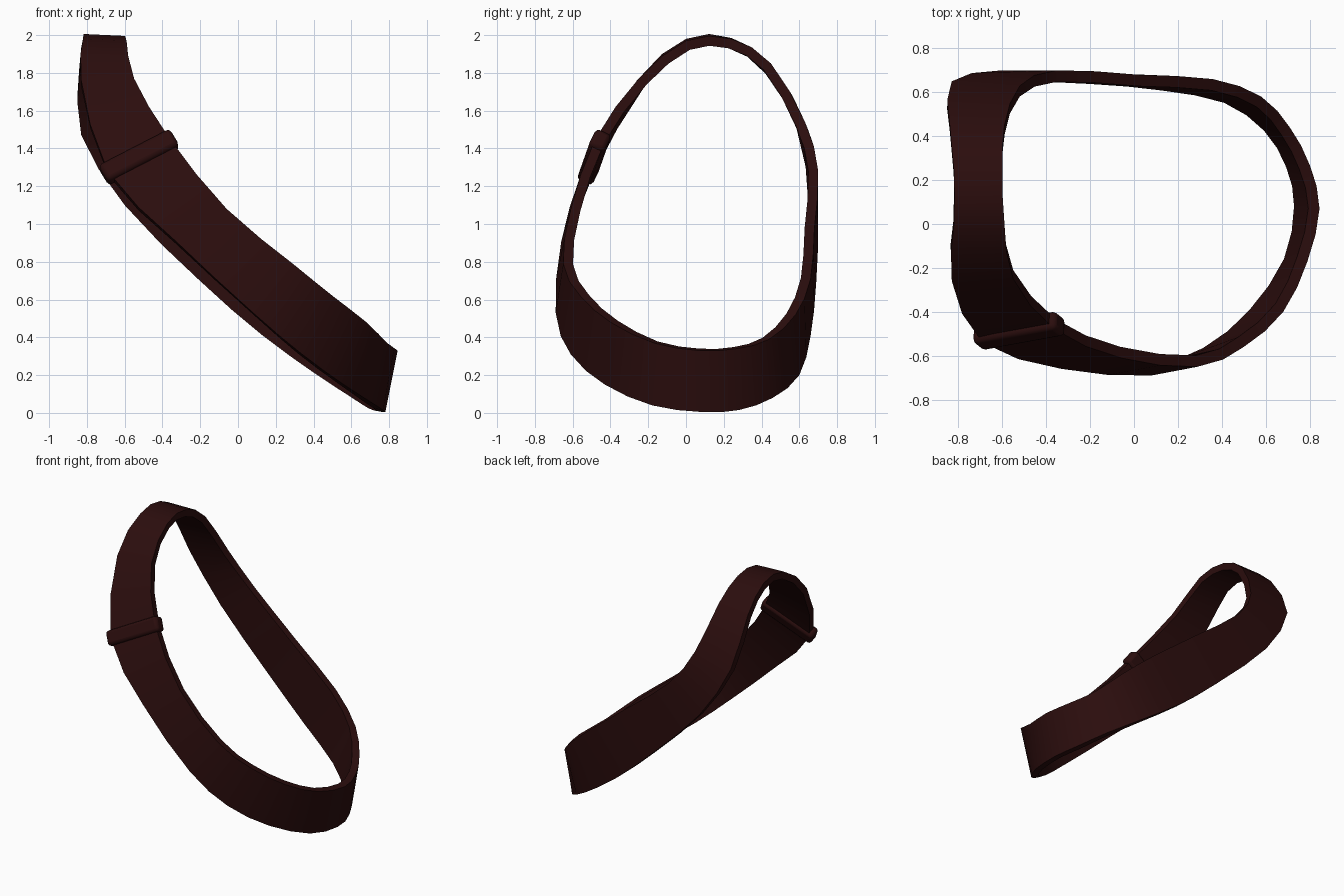
import bpy, bmesh
from mathutils import Vector, Matrix

cube = bpy.data.objects.get("Cube")
if cube:
    bpy.data.objects.remove(cube, do_unlink=True)

THICKNESS = 0.052
STEPS = 2
CENTRE = Vector((0, 0.05, 1))

# Matching points on the upper and lower rim of the strap, from shoulder round the front
RIMS = [
    ((-.59, 0, 1.97), (-.82, 0, 1.98)),
    ((-.55, -.25, 1.77), (-.83, -.26, 1.76)),
    ((-.36, -.48, 1.45), (-.69, -.54, 1.28)),
    ((-.06, -.61, 1.08), (-.33, -.66, .91)),
    ((.29, -.65, .79), (.08, -.69, .53)),
    ((.50, -.56, .62), (.34, -.61, .31)),
    ((.68, -.40, .48), (.56, -.43, .15)),
    ((.79, -.17, .37), (.73, -.18, .04)),
    ((.845, .07, .33), (.78, .08, .005)),
    ((.80, .27, .34), (.74, .28, .015)),
    ((.71, .44, .39), (.63, .46, .08)),
    ((.58, .58, .52), (.43, .60, .20)),
    ((.36, .66, .71), (.13, .66, .41)),
    ((.02, .68, .98), (-.2, .69, .70)),
    ((-.35, .70, 1.28), (-.60, .70, 1.10)),
    ((-.52, .63, 1.54), (-.83, .65, 1.49)),
    ((-.59, .45, 1.85), (-.84, .46, 1.83)),
    ((-.60, .24, 1.98), (-.82, .24, 1.985)),
]

leather = bpy.data.materials.new("dark_brown_leather")
leather.use_nodes = True
colour = (0.024, 0.004, 0.004, 1)
leather.diffuse_color = colour
leather.node_tree.nodes["Principled BSDF"].inputs["Base Color"].default_value = colour


def smooth_loop(points):
    """Closed Catmull-Rom curve through the points."""
    pts = [Vector(p) for p in points]
    n = len(pts)
    out = []
    for i in range(n):
        a, b, c, d = (pts[(i + k) % n] for k in (-1, 0, 1, 2))
        for s in range(STEPS):
            t = s / STEPS
            out.append(b + (c - a) * t / 2
                       + (a * 2 - b * 5 + c * 4 - d) * t * t / 2
                       + (b * 3 - a - c * 3 + d) * t ** 3 / 2)
    return out


def finish(bm, name):
    bmesh.ops.recalc_face_normals(bm, faces=bm.faces)
    mesh = bpy.data.meshes.new(name)
    bm.to_mesh(mesh)
    bm.free()
    obj = bpy.data.objects.new(name, mesh)
    bpy.context.collection.objects.link(obj)
    mesh.materials.append(leather)
    bpy.ops.object.select_all(action='DESELECT')
    obj.select_set(True)
    bpy.context.view_layer.objects.active = obj
    bpy.ops.object.shade_smooth_by_angle(angle=0.6)
    return obj


upper = smooth_loop(r[0] for r in RIMS)
lower = smooth_loop(r[1] for r in RIMS)
mids = [(u + w) / 2 for u, w in zip(upper, lower)]
count = len(mids)


def frame(i):
    """Width, outward and along directions of the strap at one station."""
    width = (upper[i] - lower[i]).normalized()
    along = mids[(i + 1) % count] - mids[i - 1]
    out = along.cross(width).normalized()
    if out.dot(mids[i] - CENTRE) < 0:
        out.negate()
    return width, out, width.cross(out)


# Strap: a thick band swept round the loop
bm = bmesh.new()
rings = []
for i in range(count):
    inward = -frame(i)[1] * THICKNESS
    corners = (upper[i], lower[i], lower[i] + inward, upper[i] + inward)
    rings.append([bm.verts.new(c) for c in corners])
for i in range(count):
    r, q = rings[i], rings[(i + 1) % count]
    for k in range(4):
        j = (k + 1) % 4
        bm.faces.new((r[k], r[j], q[j], q[k]))
finish(bm, "strap")

# Buckle: a bevelled sleeve wrapped across the strap in front of the shoulder
station = 2 * STEPS
width, out, along = frame(station)
rotation = Matrix((width, out, along)).transposed().to_4x4()
place = Matrix.Translation(mids[station] - out * THICKNESS / 2) @ rotation
size = Matrix.Diagonal((0.43, 0.09, 0.11, 1))
bm = bmesh.new()
bmesh.ops.create_cube(bm, size=1, matrix=place @ size)
buckle = finish(bm, "buckle")
bevel = buckle.modifiers.new("rounded_edges", 'BEVEL')
bevel.width = 0.022
bevel.segments = 2
